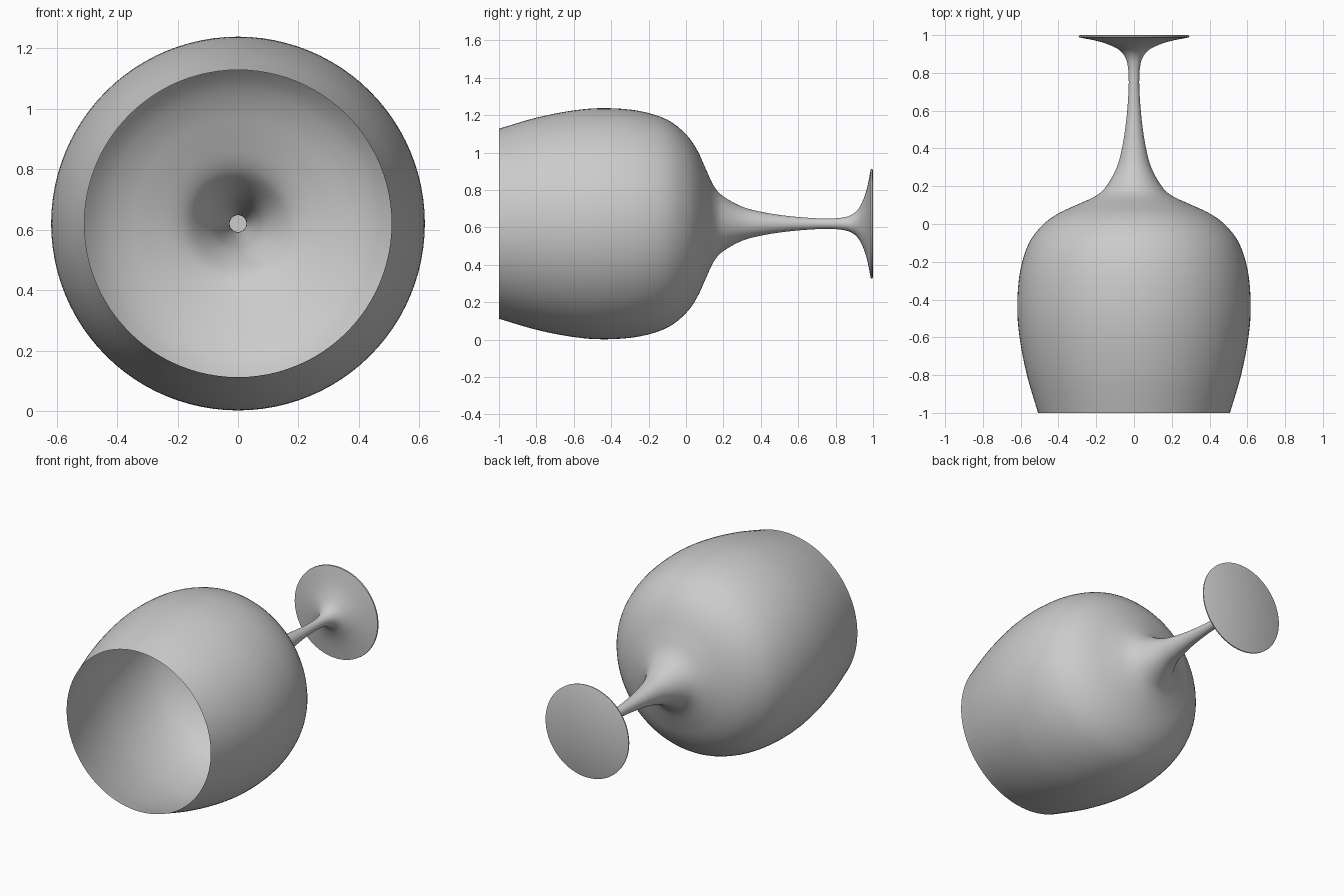
import bpy, bmesh, math
from mathutils import Vector

cube = bpy.data.objects.get("Cube")
if cube:
    bpy.data.objects.remove(cube, do_unlink=True)

AXIS_Z = 0.62
SEGMENTS = 96

# One flat grey material
grey = bpy.data.materials.new("plain grey")
grey.use_nodes = True
color = (0.6, 0.6, 0.6, 1)
grey.diffuse_color = color
grey.node_tree.nodes["Principled BSDF"].inputs["Base Color"].default_value = color

# Profile as (y, radius), from the open rim to the underside of the foot
bowl_and_stem = [
    (-1.0, 0.508), (-0.8, 0.567), (-0.6, 0.606), (-0.43, 0.618), (-0.25, 0.603),
    (-0.1, 0.556), (0.0, 0.478), (0.06, 0.393), (0.105, 0.295), (0.15, 0.2),
    (0.2, 0.146), (0.3, 0.091), (0.4, 0.064), (0.5, 0.047), (0.6, 0.036),
    (0.7, 0.029), (0.77, 0.028), (0.83, 0.032), (0.88, 0.045), (0.92, 0.077),
    (0.95, 0.135), (0.97, 0.2), (0.988, 0.292)]
foot_edge = [(0.996, 0.293), (1.0, 0.285), (1.0, 0.0)]


def smooth_path(points, steps):
    """Catmull-Rom interpolation through the points."""
    pts = [Vector(p) for p in points]
    pts = [2 * pts[0] - pts[1]] + pts + [2 * pts[-1] - pts[-2]]
    path = []
    for a, b, c, d in zip(pts, pts[1:], pts[2:], pts[3:]):
        for i in range(steps):
            t = i / steps
            path.append(0.5 * (2 * b + (c - a) * t + (2 * a - 5 * b + 4 * c - d) * t * t
                               + (3 * b - a - 3 * c + d) * t ** 3))
    return path + [pts[-2]]


# Spin the profile around the lying axis into a single thin shell
profile = smooth_path(bowl_and_stem, 4) + [Vector(p) for p in foot_edge]
bm = bmesh.new()
verts = [bm.verts.new((r, y, AXIS_Z)) for y, r in profile]
edges = [bm.edges.new(pair) for pair in zip(verts, verts[1:])]
bmesh.ops.spin(bm, geom=verts + edges, cent=(0, 0, AXIS_Z), axis=(0, 1, 0),
               angle=math.tau, steps=SEGMENTS)
bmesh.ops.remove_doubles(bm, verts=bm.verts, dist=0.0005)
bmesh.ops.recalc_face_normals(bm, faces=bm.faces)

# Make the foot face point outward, away from the bowl
bm.faces.ensure_lookup_table()
foot_face = max(bm.faces, key=lambda f: f.calc_center_median().y)
if foot_face.normal.y < 0:
    bmesh.ops.reverse_faces(bm, faces=bm.faces)

mesh = bpy.data.meshes.new("wine_glass")
bm.to_mesh(mesh)
bm.free()
mesh.materials.append(grey)
glass = bpy.data.objects.new("wine_glass", mesh)
bpy.context.collection.objects.link(glass)

# Smooth shading with a crisp foot edge
bpy.ops.object.select_all(action='DESELECT')
glass.select_set(True)
bpy.context.view_layer.objects.active = glass
bpy.ops.object.shade_smooth_by_angle(angle=math.radians(35))
